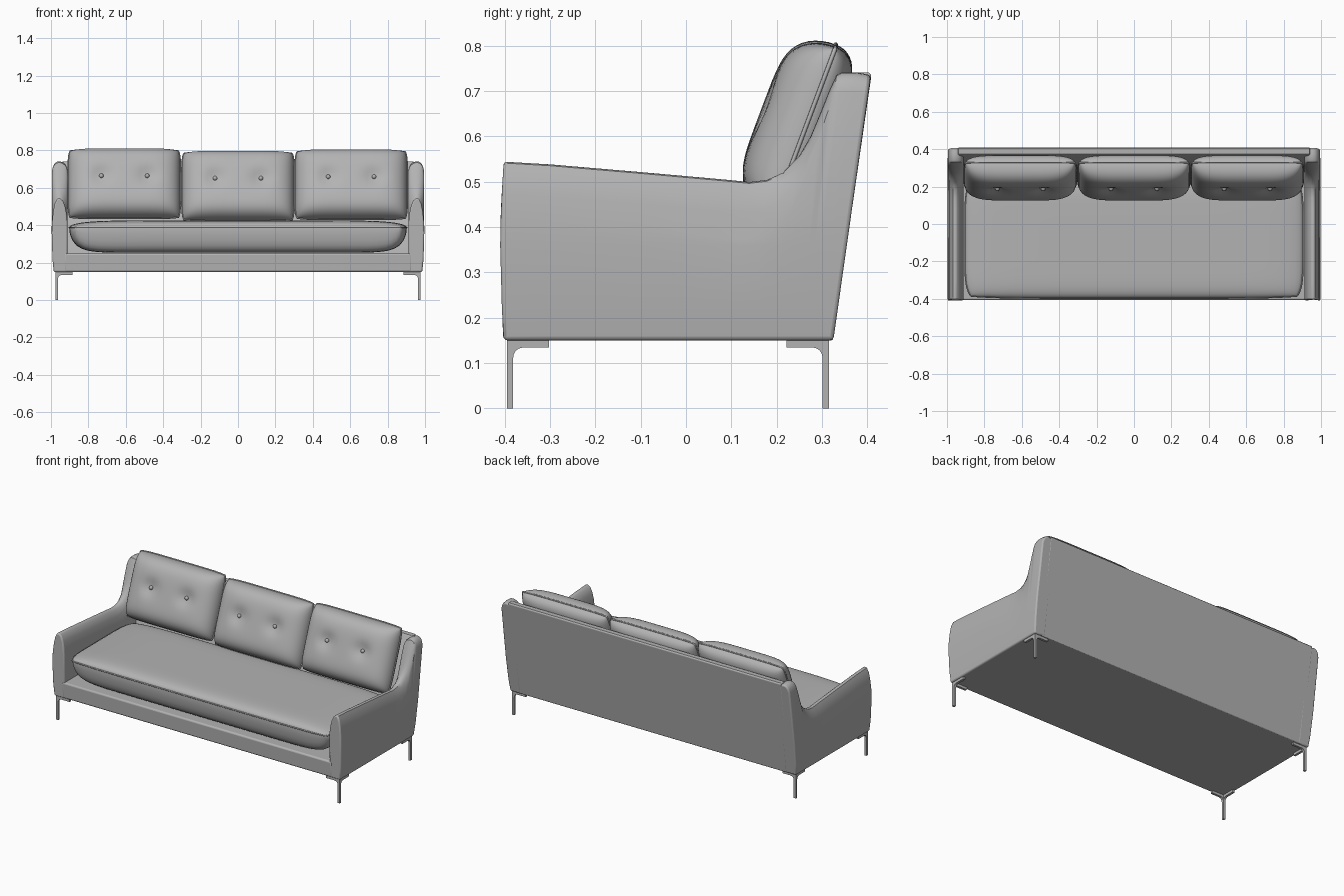
import bpy, bmesh, math
from mathutils import Vector

if "Cube" in bpy.data.objects:
    bpy.data.objects.remove(bpy.data.objects["Cube"])


def material(name, v):
    m = bpy.data.materials.new(name)
    m.diffuse_color = (v, v, v, 1)
    m.use_nodes = True
    m.node_tree.nodes["Principled BSDF"].inputs["Base Color"].default_value = m.diffuse_color
    return m


FABRIC = material("grey_fabric", 0.45)


def finish(name, bm, angle=40, bevel=0):
    bmesh.ops.remove_doubles(bm, verts=bm.verts, dist=1e-5)
    bmesh.ops.recalc_face_normals(bm, faces=bm.faces)
    me = bpy.data.meshes.new(name)
    bm.to_mesh(me)
    bm.free()
    ob = bpy.data.objects.new(name, me)
    bpy.context.collection.objects.link(ob)
    me.materials.append(FABRIC)
    if bevel:
        b = ob.modifiers.new("bevel", 'BEVEL')
        b.width, b.segments, b.limit_method = bevel, 3, 'ANGLE'
        b.angle_limit = math.radians(50)
    bpy.ops.object.select_all(action='DESELECT')
    bpy.context.view_layer.objects.active = ob
    ob.select_set(True)
    bpy.ops.object.shade_smooth_by_angle(angle=math.radians(angle))
    return ob


def loft(name, rings, **kw):
    """Skin closed rings of points and cap both ends."""
    bm = bmesh.new()
    rows = [[bm.verts.new(p) for p in r] for r in rings]
    n = len(rows[0])
    for a, b in zip(rows, rows[1:]):
        for i in range(n):
            bm.faces.new((a[i], a[(i + 1) % n], b[(i + 1) % n], b[i]))
    bm.faces.new(rows[0])
    bm.faces.new(rows[-1])
    return finish(name, bm, **kw)


# Arms: (x, drop below the top line) cross-section swept along the side outline
ARM = [(0.912, 0.13), (0.916, 0.085), (0.924, 0.045), (0.936, 0.015), (0.953, 0),
       (0.968, 0.005), (0.98, 0.03), (0.988, 0.07), (0.994, 0.13)]
TOP = [(-0.402, 0.546), (-0.3, 0.54), (-0.1, 0.523), (0.08, 0.507), (0.14, 0.501),
       (0.18, 0.506), (0.215, 0.522), (0.25, 0.557), (0.275, 0.6), (0.298, 0.655),
       (0.318, 0.705), (0.332, 0.735), (0.345, 0.741), (0.375, 0.741), (0.408, 0.735)]


def arm(name, s):
    rings = []
    for yt, zt in TOP:
        t = (yt + 0.402) / 0.81
        yb = -0.402 + 0.727 * t
        soft = 1 - 0.65 * max(0, min(1, (zt - 0.55) / 0.18))   # squarer top at the rear
        pts = [(0.912, 0.15)] + [(x, zt - d * soft) for x, d in ARM]
        pts += [(0.996, 0.36), (0.992, 0.22), (0.985, 0.15)]
        ring = []
        for x, z in pts:
            k = (z - 0.15) / (zt - 0.15)
            bulge = -0.008 * math.sin(math.pi * k) * max(0, 1 - t * 5)
            ring.append((s * x, yb + (yt - yb) * k + bulge, z))
        rings.append(ring)
    loft(name, rings, bevel=0.008)


arm("right_arm", 1)
arm("left_arm", -1)


def bar(name, outline, half, bevel):
    """Side outline (y, z) stretched across x."""
    loft(name, [[(x, y, z) for y, z in outline] for x in (-half, half)], bevel=bevel)


bar("base_frame", [(-0.403, 0.15), (0.32, 0.15), (0.33, 0.25), (-0.407, 0.25)], 0.93, 0.01)
bar("back_panel", [(0.26, 0.15), (0.324, 0.15), (0.409, 0.735), (0.403, 0.741),
                   (0.373, 0.741), (0.366, 0.735)], 0.94, 0.004)


def cushion(name, c, u, v, hu, hv, front, back, pf, pb, tufts=(), n=32, welt=0.005):
    """Padded slab: two crowned faces meeting at a piped seam."""
    u, v = Vector(u).normalized(), Vector(v).normalized()
    w, c = u.cross(v), Vector(c)

    def point(a, b, side):
        p = pf if side > 0 else pb
        f = math.sqrt(max(0, (1 - abs(a) ** p) * (1 - abs(b) ** p)))
        h = f * (front if side > 0 else -back)
        if side > 0:
            for tu, tv in tufts:
                d2 = ((a - tu) * hu) ** 2 + ((b - tv) * hv) ** 2
                h -= 0.022 * math.exp(-d2 / 0.0022)
        k = 1 - 0.035 * abs(a * b) ** 6
        return c + u * (a * hu * k) + v * (b * hv * k) + w * h

    s = [math.sin(math.pi / 2 * (2 * i / n - 1)) for i in range(n + 1)]
    bm = bmesh.new()
    for side in (1, -1):
        g = [[bm.verts.new(point(a, b, side)) for b in s] for a in s]
        for i in range(n):
            for j in range(n):
                bm.faces.new((g[i][j], g[i + 1][j], g[i + 1][j + 1], g[i][j + 1]))
    finish(name, bm, angle=60)

    # piping round the seam
    cu = bpy.data.curves.new(name + "_piping", 'CURVE')
    cu.dimensions, cu.bevel_depth, cu.bevel_resolution = '3D', welt, 1
    path = [(a, -1) for a in s] + [(1, b) for b in s[1:]]
    path += [(-a, -b) for a, b in path[1:-1]]
    sp = cu.splines.new('POLY')
    sp.points.add(len(path) - 1)
    for q, (a, b) in zip(sp.points, path):
        k = 1 - 0.035 * abs(a * b) ** 6
        q.co = (*(c + u * (a * hu * k) + v * (b * hv * k)), 1)
    sp.use_cyclic_u = True
    ob = bpy.data.objects.new(name + "_piping", cu)
    bpy.context.collection.objects.link(ob)
    cu.materials.append(FABRIC)

    # tufting buttons
    for i, (tu, tv) in enumerate(tufts):
        bm = bmesh.new()
        bmesh.ops.create_uvsphere(bm, u_segments=12, v_segments=8, radius=0.012)
        for q in bm.verts:
            q.co += point(tu, tv, 1) + w * 0.003
        finish(f"{name}_button_{i + 1}", bm, angle=60)


cushion("seat_cushion", (0, -0.08, 0.388), (1, 0, 0), (0, 1, 0), 0.903, 0.316,
        0.038, 0.135, 8, 16, welt=0.004)

# Three leaning back cushions
for nm, x, dz in (("left", -0.608, 0.008), ("middle", 0, -0.005), ("right", 0.605, 0.003)):
    cushion(nm + "_back_cushion", (x, 0.262, 0.612 + dz), (1, 0, 0), (0, 0.135, 0.36),
            0.299, 0.195, 0.104, 0.062, 5, 6, tufts=((-0.41, 0.08), (0.41, 0.08)))


# Legs: two crossed brackets, each a post with a filleted top flange
def leg(name, sx, sy, x0, y0):
    T, L = 0.014, 0.093
    arc = [(T + 0.022 * (1 - math.cos(a)), 0.112 + 0.022 * math.sin(a))
           for a in (i * math.pi / 12 for i in range(7))]
    prof = [(0, 0), (T, 0)] + arc + [(L, 0.134), (L, 0.151), (0, 0.151)]
    bm = bmesh.new()
    for along_x in (True, False):
        rows = []
        for d in (0, T):
            rows.append([bm.verts.new((x0 - sx * (p if along_x else d),
                                       y0 - sy * (d if along_x else p), z)) for p, z in prof])
        a, b = rows
        m = len(prof)
        for i in range(m):
            bm.faces.new((a[i], a[(i + 1) % m], b[(i + 1) % m], b[i]))
        bm.faces.new(a)
        bm.faces.new(b)
    finish(name, bm, angle=35)


for sx, side in ((1, "right"), (-1, "left")):
    leg(f"front_{side}_leg", sx, -1, sx * 0.977, -0.395)
    leg(f"rear_{side}_leg", sx, 1, sx * 0.977, 0.315)
